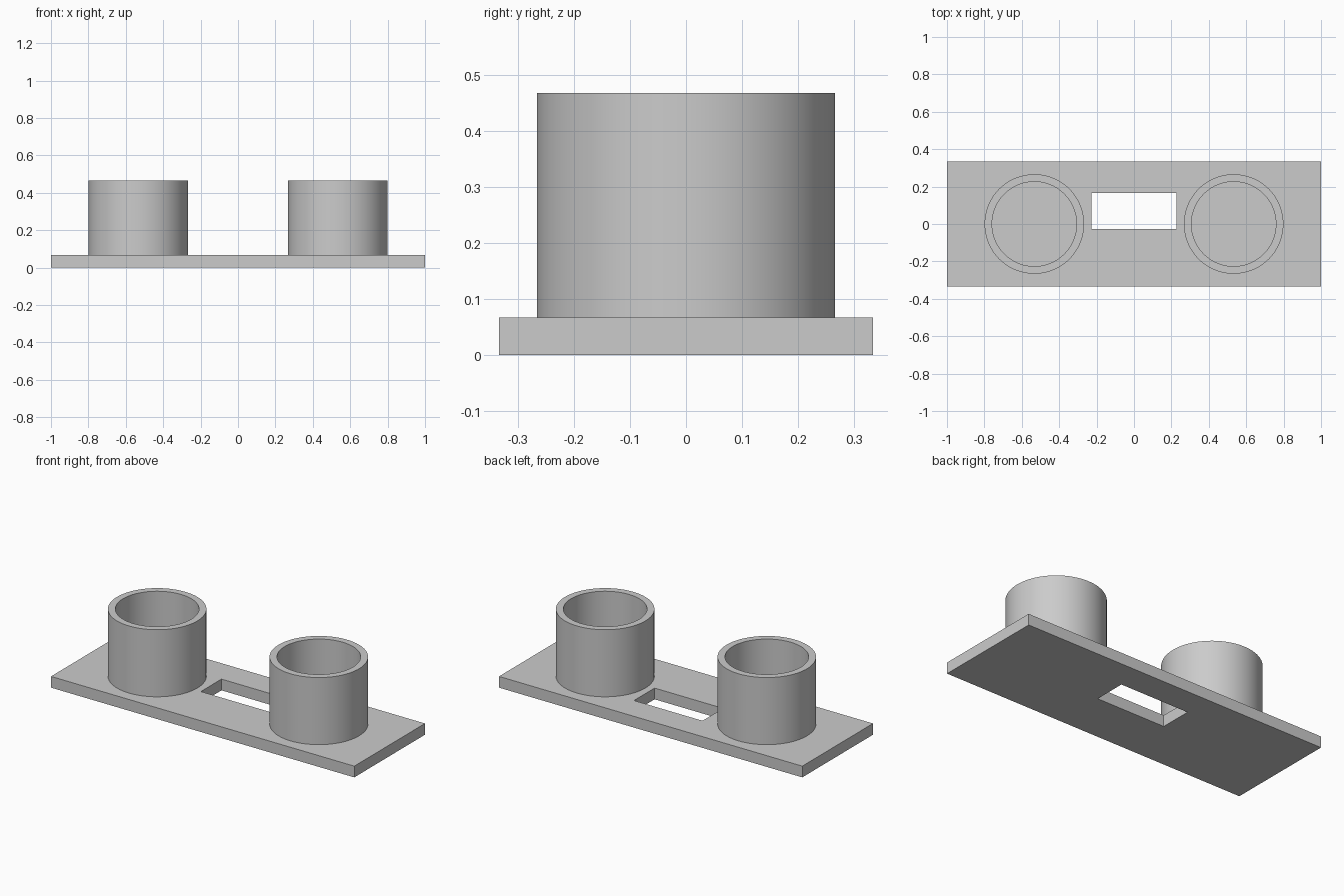
import bpy
import bmesh
from math import cos, sin, tau, radians

cube = bpy.data.objects.get("Cube")
if cube:
    bpy.data.objects.remove(cube, do_unlink=True)

PLATE_TOP = 0.067
CUP_TOP = 0.467
CUP_X = 0.533
OUTER_R, INNER_R = 0.266, 0.226
SEGMENTS = 96

grey = bpy.data.materials.new("plain grey")
grey.use_nodes = True
colour = (0.6, 0.6, 0.6, 1)
grey.diffuse_color = colour
grey.node_tree.nodes["Principled BSDF"].inputs["Base Color"].default_value = colour


def finish(name, bm):
    bmesh.ops.recalc_face_normals(bm, faces=bm.faces)
    mesh = bpy.data.meshes.new(name)
    bm.to_mesh(mesh)
    bm.free()
    mesh.materials.append(grey)
    obj = bpy.data.objects.new(name, mesh)
    bpy.context.collection.objects.link(obj)
    return obj


def bridge(bm, a, b):
    """Join two closed vertex rings with quads."""
    for i in range(len(a)):
        j = (i + 1) % len(a)
        bm.faces.new((a[i], a[j], b[j], b[i]))


def rect(bm, x0, x1, y0, y1, z):
    return [bm.verts.new((x, y, z))
            for x, y in ((x0, y0), (x1, y0), (x1, y1), (x0, y1))]


# Base plate with a rectangular window right through it
bm = bmesh.new()
edge = (-1, 1, -0.333, 0.333)
window = (-0.226, 0.226, -0.027, 0.167)
rings = [rect(bm, *edge, 0), rect(bm, *edge, PLATE_TOP),
         rect(bm, *window, PLATE_TOP), rect(bm, *window, 0)]
for i in range(4):
    bridge(bm, rings[i], rings[(i + 1) % 4])
finish("base_plate", bm)


# Round open cups: outer wall, flat rim, inner wall; the plate is the floor
def cup(name, cx):
    bm = bmesh.new()
    profile = ((OUTER_R, PLATE_TOP), (OUTER_R, CUP_TOP),
               (INNER_R, CUP_TOP), (INNER_R, PLATE_TOP))
    rings = [[bm.verts.new((r * cos(tau * k / SEGMENTS), r * sin(tau * k / SEGMENTS), z))
              for k in range(SEGMENTS)] for r, z in profile]
    for a, b in zip(rings, rings[1:]):
        bridge(bm, a, b)
    obj = finish(name, bm)
    obj.location.x = cx
    bpy.ops.object.select_all(action="DESELECT")
    obj.select_set(True)
    bpy.context.view_layer.objects.active = obj
    bpy.ops.object.shade_smooth_by_angle(angle=radians(30))


for side, sign in (("left", 1), ("right", -1)):
    cup(side + "_cup", sign * CUP_X)
